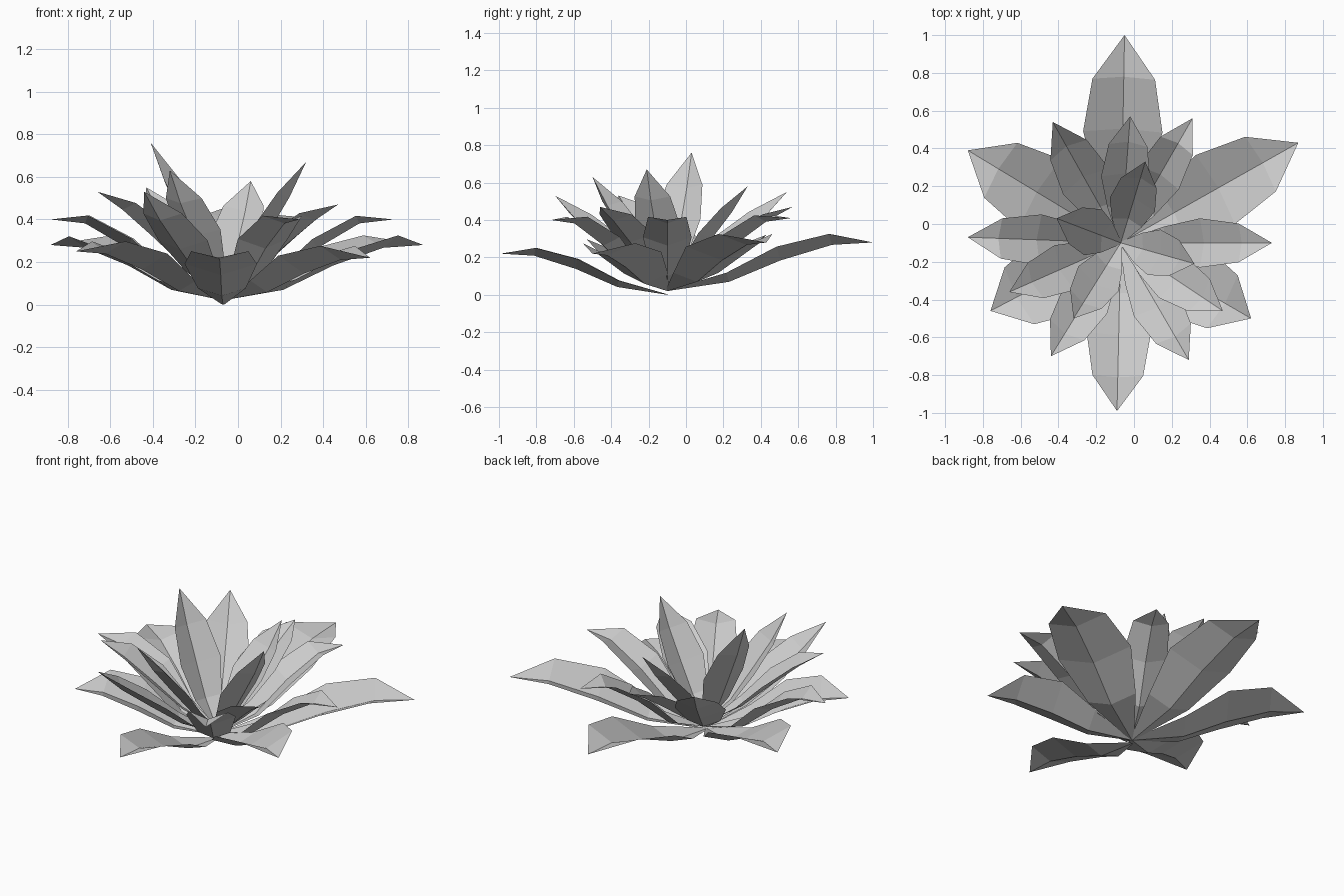
import bpy
import bmesh
from mathutils import Vector

cube = bpy.data.objects.get("Cube")
if cube:
    bpy.data.objects.remove(cube, do_unlink=True)

# One plain grey for the whole plant
grey = bpy.data.materials.new("leaf_grey")
grey.use_nodes = True
colour = (0.6, 0.6, 0.6, 1)
grey.diffuse_color = colour
grey.node_tree.nodes["Principled BSDF"].inputs["Base Color"].default_value = colour

HEART = Vector((-0.07, -0.1, 0))
UP = Vector((0, 0, 1))
# Leaf stations: distance along, share of the widest half width
ALONG = (0, 0.3, 0.55, 0.8)
WIDTH = (0.05, 0.66, 1, 0.79)
# Rise of the keel at each station
DROOPING = (0, 0.19, 0.63, 0.95)
UPRIGHT = (0, 0.24, 0.54, 0.82)
CURLED = (0, 0.2, 0.46, 0.73)


def leaf(name, tip, half_width, base_z, cup, rise):
    """A folded leaf: keel line, two raised edges and a pointed tip."""
    tip = Vector(tip)
    base = HEART + UP * base_z
    flat = Vector((tip.x - base.x, tip.y - base.y, 0))
    height = tip.z - base_z
    side = UP.cross(flat).normalized()
    normal = (tip - base).cross(side).normalized()
    bm = bmesh.new()
    rows = []
    for a, w, r in zip(ALONG, WIDTH, rise):
        keel = base + flat * a + UP * height * r
        edge = half_width * w
        rows.append([bm.verts.new(keel + side * edge * s + normal * edge * cup * abs(s))
                     for s in (-1, 0, 1)])
    for low, high in zip(rows, rows[1:]):
        for i in range(2):
            bm.faces.new((low[i], low[i + 1], high[i + 1], high[i]))
    point = bm.verts.new(tip)
    for i in range(2):
        bm.faces.new((rows[-1][i], rows[-1][i + 1], point))
    bmesh.ops.triangulate(bm, faces=bm.faces[:])
    mesh = bpy.data.meshes.new(name)
    bm.to_mesh(mesh)
    bm.free()
    mesh.materials.append(grey)
    bpy.context.collection.objects.link(bpy.data.objects.new(name, mesh))


# Outer whorl: broad, low, drooping leaves
for name, tip, width, cup in (
    ("back", (-0.05, 1.0, 0.28), 0.21, 0.36),
    ("back_left", (0.87, 0.43, 0.28), 0.21, 0.36),
    ("back_right", (-0.88, 0.39, 0.28), 0.215, 0.33),
    ("front", (-0.09, -0.99, 0.22), 0.17, 0.32),
    ("front_left", (0.62, -0.5, 0.22), 0.205, 0.42),
    ("front_right", (-0.76, -0.46, 0.25), 0.215, 0.36),
):
    leaf("outer_leaf_" + name, tip, width, 0.0 if name == "front" else 0.02, cup, DROOPING)

# Middle whorl: narrower leaves, raised, two of them curled up
for name, tip, width, rise in (
    ("left", (0.73, -0.1, 0.4), 0.13, DROOPING),
    ("right", (-0.88, -0.07, 0.4), 0.135, DROOPING),
    ("front_left", (0.29, -0.72, 0.4), 0.135, DROOPING),
    ("front_right", (-0.44, -0.7, 0.53), 0.135, CURLED),
    ("back_left", (0.31, 0.56, 0.41), 0.125, DROOPING),
    ("back_right", (-0.43, 0.54, 0.55), 0.14, CURLED),
):
    leaf("middle_leaf_" + name, tip, width, 0.03, 0.38, rise)

# Inner whorl: steep leaves around the heart
for name, tip, width, rise in (
    ("back", (-0.02, 0.57, 0.47), 0.13, UPRIGHT),
    ("side_right", (-0.66, -0.36, 0.53), 0.13, UPRIGHT),
    ("front_left", (0.47, -0.46, 0.47), 0.13, UPRIGHT),
    ("front_right", (-0.32, -0.5, 0.63), 0.125, CURLED),
    ("side_left", (0.32, -0.21, 0.67), 0.125, CURLED),
    ("tall_right", (-0.41, 0.03, 0.76), 0.13, CURLED),
    ("heart_back", (0.06, 0.33, 0.58), 0.125, CURLED),
):
    leaf("inner_leaf_" + name, tip, width, 0.06, 0.38, rise)
